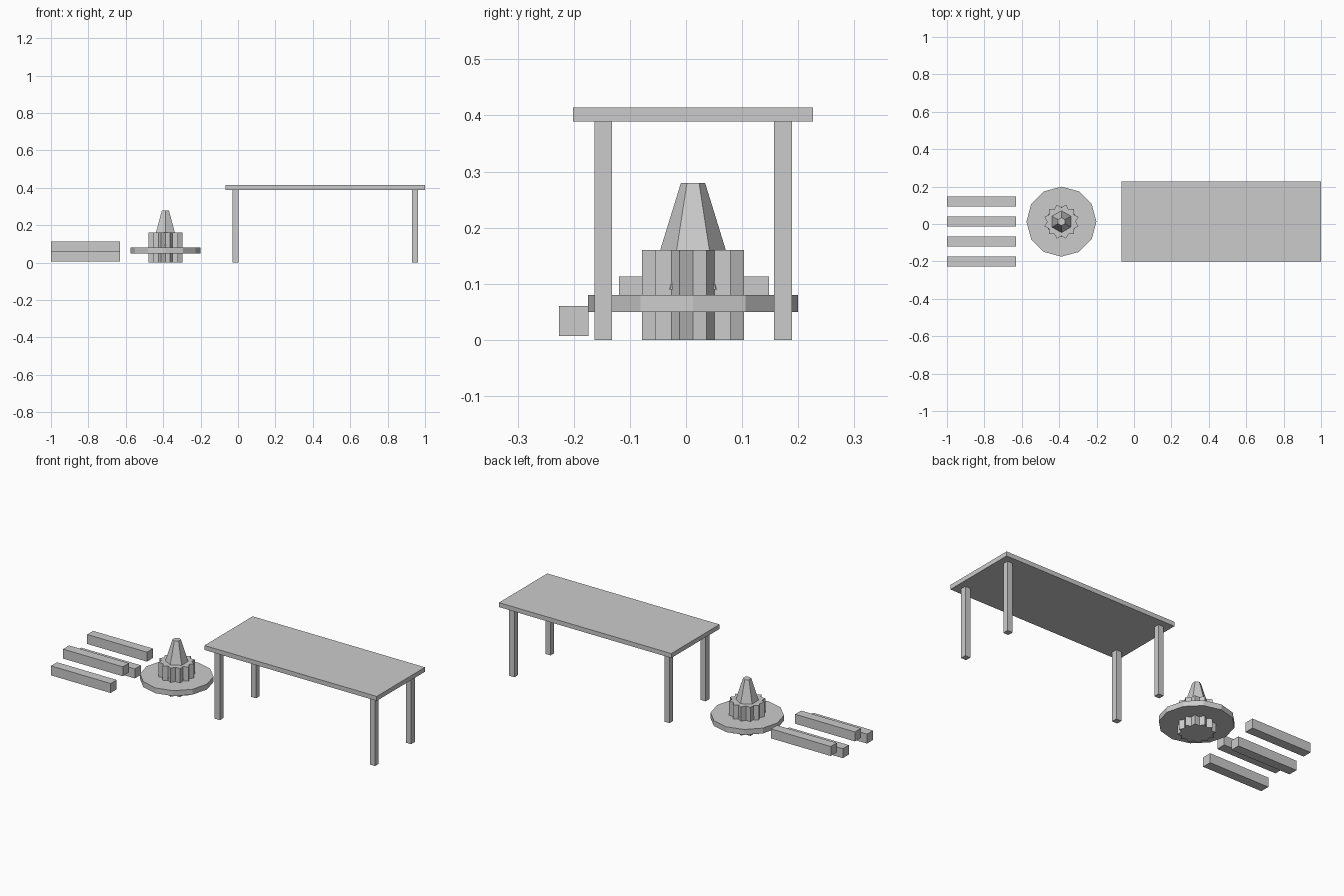
import bpy
import bmesh
from math import sin, cos, tau, radians

if "Cube" in bpy.data.objects:
    bpy.data.objects.remove(bpy.data.objects["Cube"], do_unlink=True)

# Single plain grey material
grey = bpy.data.materials.new("plain_grey")
grey.use_nodes = True
colour = (0.6, 0.6, 0.6, 1)
grey.diffuse_color = colour
grey.node_tree.nodes["Principled BSDF"].inputs["Base Color"].default_value = colour


def finish(name, bm, location):
    bmesh.ops.recalc_face_normals(bm, faces=bm.faces)
    mesh = bpy.data.meshes.new(name)
    bm.to_mesh(mesh)
    bm.free()
    mesh.materials.append(grey)
    obj = bpy.data.objects.new(name, mesh)
    obj.location = location
    bpy.context.collection.objects.link(obj)
    return obj


def box(name, centre, size):
    bm = bmesh.new()
    bmesh.ops.create_cube(bm, size=1)
    bmesh.ops.scale(bm, vec=size, verts=bm.verts)
    return finish(name, bm, centre)


def column(name, centre, sides, bottom, top, start=0):
    """Capped column; bottom and top are (z, radii), the radii repeating around the ring."""
    bm = bmesh.new()
    rings = []
    for z, radii in (bottom, top):
        ring = []
        for i in range(sides):
            a = radians(start) + tau * i / sides
            r = radii[i % len(radii)]
            ring.append(bm.verts.new((r * cos(a), r * sin(a), z)))
        rings.append(ring)
        bm.faces.new(ring)
    low, high = rings
    for i in range(sides):
        j = (i + 1) % sides
        bm.faces.new((low[i], low[j], high[j], high[i]))
    return finish(name, bm, (*centre, 0))


# Table: top and four legs
table_x, table_y = 0.4665, 0.0125
box("table_top", (table_x, table_y, 0.4015), (1.067, 0.427, 0.025))
for side, sx in (("right", -1), ("left", 1)):
    for end, sy in (("front", -1), ("back", 1)):
        box(f"table_leg_{end}_{side}",
            (table_x + sx * 0.4805, table_y + sy * 0.16, 0.1945),
            (0.032, 0.032, 0.389))

# Spinning piece: round plate, toothed hub and tapered six-sided spire
hub = (-0.388, 0.0125)
column("round_plate", hub, 12, (0.05, [0.187]), (0.08, [0.187]))
teeth = [0.076, 0.094]
column("toothed_hub", hub, 24, (0, teeth), (0.16, teeth))
column("spire", hub, 6, (0.09, [0.08]), (0.28, [0.0215]), start=30)

# Loose bars, alternating between low and high
for i in range(4):
    box(f"bar_{i + 1}",
        (-0.815, -0.2 + 0.107 * i, 0.0335 + 0.053 * (i % 2)),
        (0.37, 0.053, 0.053))
